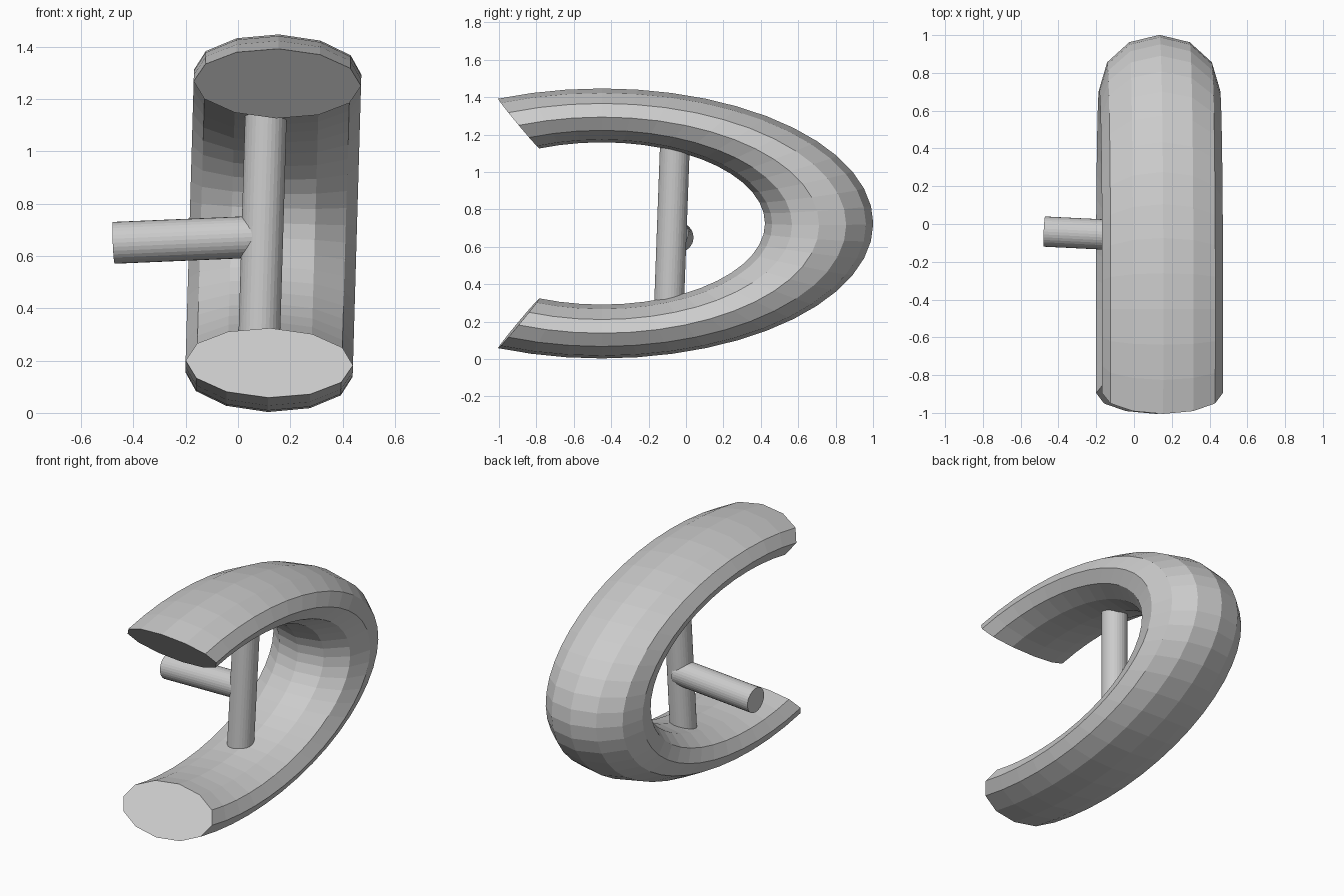
import bpy, bmesh
from math import sin, cos, pi, radians
from mathutils import Matrix, Vector

if "Cube" in bpy.data.objects:
    bpy.data.objects.remove(bpy.data.objects["Cube"])

SEGMENTS, SIDES = 30, 12
TILT = Matrix.Translation((0.135, -0.45, 0.725)) @ Matrix.Rotation(radians(1.65), 4, 'Y')


def finish(name, bm):
    bmesh.ops.recalc_face_normals(bm, faces=bm.faces)
    mesh = bpy.data.meshes.new(name)
    bm.to_mesh(mesh)
    bm.free()
    obj = bpy.data.objects.new(name, mesh)
    bpy.context.collection.objects.link(obj)
    return obj


# Open ring: stretched torus swept through 225 degrees, flat faces
def open_ring():
    bm = bmesh.new()
    rings = []
    for i in range(SEGMENTS + 1):
        a = radians(-112.5 + 225 * i / SEGMENTS)
        ring = []
        for j in range(SIDES):
            b = 2 * pi * j / SIDES
            r = 0.578 + 0.144 * cos(b)
            ring.append(bm.verts.new((0.32 * sin(b), 2.01 * r * cos(a), r * sin(a))))
        rings.append(ring)
    for p, q in zip(rings, rings[1:]):
        for j in range(SIDES):
            k = (j + 1) % SIDES
            bm.faces.new((p[j], p[k], q[k], q[j]))
    # End caps
    bm.faces.new(rings[0])
    bm.faces.new(rings[-1])
    bm.transform(TILT)
    return finish("open_ring", bm)


# Round bar between two points
def bar(name, start, end, radius=0.08):
    start, end = Vector(start), Vector(end)
    axis = end - start
    bm = bmesh.new()
    turn = axis.to_track_quat('Z', 'Y').to_matrix().to_4x4()
    bmesh.ops.create_cone(bm, cap_ends=True, segments=32, radius1=radius,
                          radius2=radius, depth=axis.length,
                          matrix=Matrix.Translation((start + end) / 2) @ turn)
    return finish(name, bm)


open_ring()
bar("upright_bar", (0.081, -0.091, 0.28), (0.108, -0.058, 1.18))
bar("side_bar", (-0.475, -0.04, 0.65), (0.092, -0.068, 0.674))
